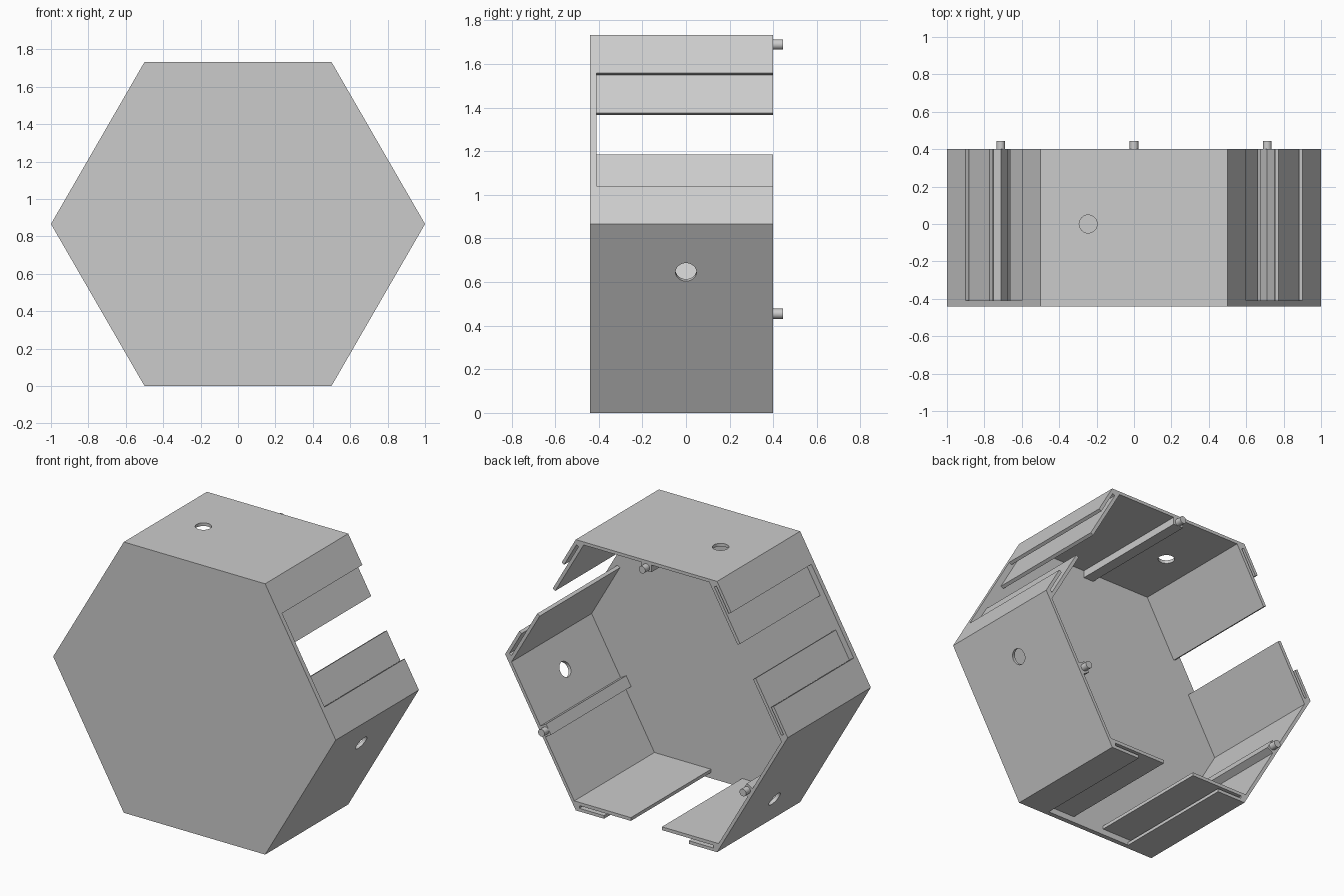
import bpy, bmesh, math
from mathutils import Vector, Matrix

if "Cube" in bpy.data.objects:
    bpy.data.objects.remove(bpy.data.objects["Cube"])

H = math.sqrt(3) / 2               # hexagon apothem, also its centre height
FRONT, FLOOR, BACK, TIP = -0.44, -0.41, 0.40, 0.444
SKIN, POCKET, DEEP = 0.02, 0.037, 0.058   # depths measured inward from the outer faces
LIP, ARM = 0.2, 0.39               # lengths of outer lip and inner arm of the rail slots

grey = bpy.data.materials.new("plain_grey")
grey.diffuse_color = (0.6, 0.6, 0.6, 1)
grey.use_nodes = True
grey.node_tree.nodes["Principled BSDF"].inputs["Base Color"].default_value = grey.diffuse_color

corners = [Vector((math.cos(math.radians(120 - 60 * k)), 0,
                   H + math.sin(math.radians(120 - 60 * k)))) for k in range(6)]


def side(k):
    """Origin, along-direction and inward direction of hexagon side k (clockwise, 0 = top)."""
    a, b = corners[k % 6], corners[(k + 1) % 6]
    u = (b - a).normalized()
    return a, u, Vector((u.z, 0, -u.x))


def place(k, s, d, y=0):
    a, u, n = side(k)
    return a + u * s + n * d + Vector((0, y, 0))


def finish(bm, name):
    bmesh.ops.recalc_face_normals(bm, faces=bm.faces)
    me = bpy.data.meshes.new(name)
    bm.to_mesh(me)
    bm.free()
    me.materials.append(grey)
    ob = bpy.data.objects.new(name, me)
    bpy.context.collection.objects.link(ob)
    return ob


def prism(name, points, y0, y1):
    """Extrude an outline lying in the xz plane from y0 to y1."""
    bm = bmesh.new()
    face = bm.faces.new([bm.verts.new((p.x, y0, p.z)) for p in points])
    ext = bmesh.ops.extrude_face_region(bm, geom=[face])
    verts = [v for v in ext["geom"] if isinstance(v, bmesh.types.BMVert)]
    bmesh.ops.translate(bm, verts=verts, vec=(0, y1 - y0, 0))
    return finish(bm, name)


def cylinder(name, centre, axis, radius, length, sides):
    bm = bmesh.new()
    rot = axis.to_track_quat("Z", "Y").to_matrix().to_4x4()
    bmesh.ops.create_cone(bm, cap_ends=True, segments=sides, radius1=radius, radius2=radius,
                          depth=length, matrix=Matrix.Translation(centre) @ rot)
    return finish(bm, name)


def smooth(ob):
    bpy.ops.object.select_all(action="DESELECT")
    ob.select_set(True)
    bpy.context.view_layer.objects.active = ob
    bpy.ops.object.shade_smooth_by_angle(angle=math.radians(35))


# Closed front plate
prism("front_plate", corners, FRONT, FLOOR)

# Solid walls with a round hole, an inner rib and a locating pin
for k, label in ((0, "top"), (2, "lower_right"), (4, "lower_left")):
    m = SKIN / math.sqrt(3)
    wall = prism(label + "_wall", [place(k, 0, 0), place(k, 1, 0),
                                   place(k, 1 - m, SKIN), place(k, m, SKIN)], FLOOR, BACK)
    cutter = cylinder("hole_cutter", place(k, 0.255, 0), side(k)[2], 0.048, 0.2, 32)
    cutter.hide_render = True
    mod = wall.modifiers.new("hole", "BOOLEAN")
    mod.operation, mod.object, mod.solver = "DIFFERENCE", cutter, "EXACT"
    bpy.context.view_layer.objects.active = wall
    bpy.ops.object.modifier_apply(modifier=mod.name)
    bpy.data.objects.remove(cutter)
    smooth(wall)

    w = 0.035
    prism(label + "_rib", [place(k, 0.5 - w, SKIN), place(k, 0.5 + w, SKIN),
                           place(k, 0.5 + w, 0.066), place(k, 0.5 - w, 0.066)], FLOOR, BACK)
    smooth(cylinder(label + "_pin", place(k, 0.5, 0.043, (BACK - 0.04 + TIP) / 2),
                    Vector((0, 1, 0)), 0.023, TIP - BACK + 0.04, 24))

# Open walls: a slotted rail at each end, mirrored along the side
inner = (SKIN - 0.5 * DEEP) / H    # where the inner arm meets the neighbouring wall
profile = [(0, 0), (LIP, 0), (LIP, SKIN), (0.025, SKIN), (0.025, POCKET),
           (ARM, POCKET), (ARM, DEEP), (inner, DEEP), (SKIN / math.sqrt(3), SKIN)]
for k, label in ((1, "upper_right"), (3, "bottom"), (5, "upper_left")):
    prism(label + "_rail_a", [place(k, s, d) for s, d in profile], FLOOR, BACK)
    prism(label + "_rail_b", [place(k, 1 - s, d) for s, d in profile], FLOOR, BACK)
